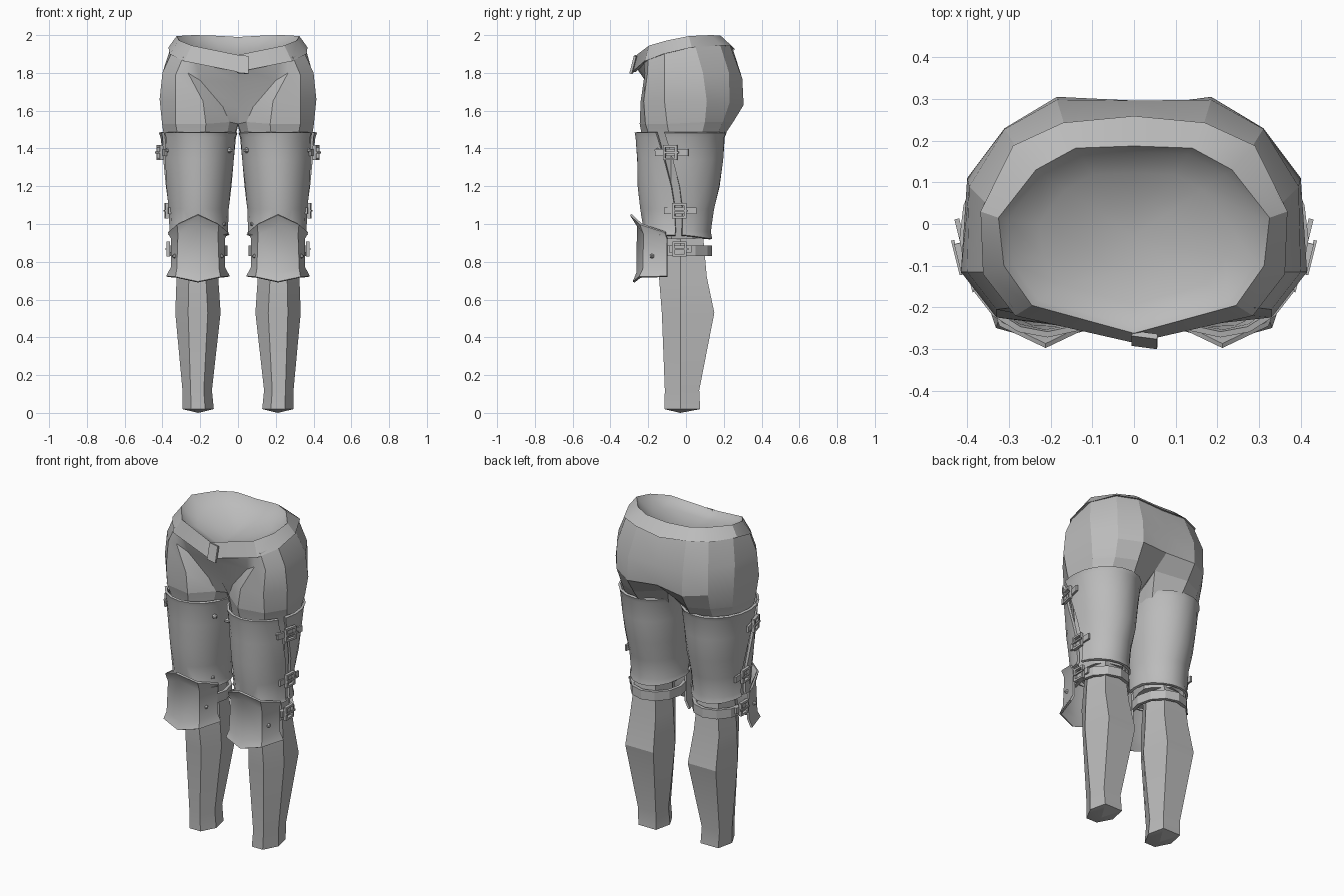
import bpy, bmesh, math
from mathutils import Vector, Matrix

if "Cube" in bpy.data.objects:
    bpy.data.objects.remove(bpy.data.objects["Cube"])

grey = bpy.data.materials.new("plain grey")
grey.diffuse_color = (0.5, 0.5, 0.5, 1)
grey.use_nodes = True
grey.node_tree.nodes["Principled BSDF"].inputs["Base Color"].default_value = grey.diffuse_color


def finish(name, bm, mirror=False, thick=0, angle=30):
    """Turn a bmesh into a named object, with optional thickness and mirroring."""
    bmesh.ops.recalc_face_normals(bm, faces=bm.faces)
    me = bpy.data.meshes.new(name)
    bm.to_mesh(me)
    bm.free()
    me.materials.append(grey)
    ob = bpy.data.objects.new(name, me)
    bpy.context.collection.objects.link(ob)
    if thick:  # thickness is applied so its rims can be kept sharp
        mod = ob.modifiers.new("thickness", 'SOLIDIFY')
        mod.thickness = thick
        mod.offset = 0
        deps = bpy.context.evaluated_depsgraph_get()
        me = bpy.data.meshes.new_from_object(ob.evaluated_get(deps))
        ob.modifiers.clear()
        ob.data = me
    me.shade_smooth()
    me.set_sharp_from_angle(angle=math.radians(angle))
    if mirror:
        ob.modifiers.new("other side", 'MIRROR').use_mirror_merge = False
    return ob


def loft(rings, closed=True, cap_end=None):
    """Bridge rows of points; the cap is a fan to a given centre point."""
    bm = bmesh.new()
    rows = [[bm.verts.new(p) for p in r] for r in rings]
    n = len(rows[0])
    for a, b in zip(rows, rows[1:]):
        for i in range(n if closed else n - 1):
            j = (i + 1) % n
            bm.faces.new((a[i], a[j], b[j], b[i]))
    if cap_end:
        v = bm.verts.new(cap_end)
        for i in range(n):
            bm.faces.new((rows[-1][i], rows[-1][(i + 1) % n], v))
    return bm


def whole(half):
    """Half ring (front centre to back centre) to full symmetric ring."""
    return half + [(-x, y, z) for x, y, z in half[-2:0:-1]]


def ellipse(cx, a, cy, b, z, angles):
    return [(cx + a * math.cos(t), cy + b * math.sin(t), z) for t in angles]


# hips: half rings from the waist down to the crotch, groin set back
hips = [
    [(0, -.265, 1.83), (.22, -.225, 1.86), (.26, -.21, 1.875), (.29, -.2, 1.885), (.35, -.115, 1.91),
     (.355, .05, 1.94), (.28, .18, 1.95), (.165, .232, 1.95), (0, .247, 1.93)],
    [(0, -.21, 1.75), (.2, -.2, 1.76), (.265, -.218, 1.80), (.33, -.205, 1.79), (.4, -.115, 1.80),
     (.395, .09, 1.80), (.31, .228, 1.80), (.185, .298, 1.77), (0, .296, 1.77)],
    [(0, -.165, 1.62), (.08, -.168, 1.62), (.185, -.24, 1.65), (.33, -.224, 1.65), (.415, -.115, 1.66),
     (.4, .11, 1.65), (.31, .23, 1.64), (.185, .305, 1.63), (0, .28, 1.64)],
    [(0, -.11, 1.53), (.045, -.15, 1.54), (.17, -.245, 1.53), (.33, -.215, 1.53), (.402, -.1, 1.53),
     (.385, .1, 1.54), (.3, .195, 1.54), (.18, .25, 1.54), (0, .18, 1.57)],
]
finish("hips", loft([whole(r) for r in hips]), angle=22)

# thighs carry on from the hip hem and the crotch line
top = hips[-1] + [(0, .04, 1.52)]
mid = [(.035, -.05), (.07, -.15), (.18, -.225), (.31, -.18), (.385, -.08), (.36, .07),
       (.3, .14), (.17, .17), (.06, .08), (.025, .02)]
low = [((x - .21) * .72 + .208, (y + .03) * .75 - .04, .92) for x, y in mid]
finish("thigh", loft([top, [(x, y, 1.42) for x, y in mid], low], cap_end=(.208, -.04, .92)),
       True, angle=22)

# belt, with a shallow hollow inside it
upper = [(0, -.262, 1.895), (.245, -.195, 1.945), (.312, -.1, 1.972), (.325, .015, 1.995),
         (.235, .13, 2.0), (.14, .182, 1.998), (0, .187, 1.99)]
lower = [(0, -.285, 1.805), (.285, -.22, 1.862), (.362, -.12, 1.90), (.368, .03, 1.935),
         (.29, .188, 1.945), (.17, .243, 1.942), (0, .259, 1.925)]
inner = [(x * .93, y * .93, z) for x, y, z in lower]
finish("belt", loft([whole(r) for r in (inner, lower, upper)]))
hollow = [[(x * s, (y + .03) * s - .03, z * t + (1 - t) * 1.93 - d) for x, y, z in upper]
          for s, t, d in ((1, 1, 0), (.93, .92, .02), (.7, .65, .045), (.35, .3, .06))]
bowl = finish("waist_hollow", loft([whole(r) for r in hollow], cap_end=(0, -.03, 1.865)), angle=80)
if bowl.data.polygons[-1].normal.z < 0:  # face upwards
    bowl.data.flip_normals()

# overlapping belt end
bm = loft([[(-.005, -.262, 1.893), (.056, -.27, 1.888)],
           [(-.005, -.286, 1.80), (.056, -.294, 1.795)]], closed=False)
finish("belt_end", bm, thick=.013)

# lower legs: two front edges, two side edges, two back edges
shin = [(.212, .045, -.11, .095, .065, .085, 1.0), (.215, .045, -.143, .11, .085, .11, .72),
        (.212, .052, -.128, .12, .095, .15, .53), (.216, .035, -.112, .078, .06, .07, .12),
        (.211, .037, -.115, .083, .06, .075, .02)]
rings = [[(c - f, fy, z), (c + f, fy, z), (c + s, -.028, z), (c + b, by, z), (c - b, by, z),
          (c - s, -.028, z)] for c, f, fy, s, b, by, z in shin]
finish("lower_leg", loft(rings, cap_end=(.211, -.03, 0)), True, angle=15)

# thigh armour: shell with a slanted gap on the outer side
ARM = [(.94, .208, .156, -.048, .18), (.96, .208, .148, -.047, .172), (1.08, .208, .152, -.048, .19),
       (1.2, .208, .167, -.038, .211), (1.34, .21, .181, -.032, .222), (1.46, .21, .193, -.03, .230),
       (1.485, .21, .202, -.028, .237)]
rows = []
for z, cx, a, cy, b in ARM:
    gap = math.radians(3 - 28 * max(0, z - 1.1) / .36)
    start, span = gap + .10, 2 * math.pi - .20
    row = ellipse(cx, a, cy, b, z, [start + span * i / 18 for i in range(19)])
    if z < .95:  # shallow point at the back of the hem
        row = [(x, y, zz - .02 * max(0, y) / .13) for x, y, zz in row]
    rows.append(row)
finish("thigh_armour", loft(rows, closed=False), True, thick=.014)

# knee plate: flared rim rows around a gently pointed centre
knee_rows = [((.155, -.11, .957), (.108, -.24, 1.00), (0, -.292, 1.05)),
             ((.138, -.10, .925), (.102, -.22, .945), (0, -.254, .99)),
             ((.138, -.10, .77), (.108, -.225, .76), (0, -.257, .74)),
             ((.163, -.10, .722), (.116, -.245, .718), (0, -.277, .693))]
rows = []
for e, m, c in knee_rows:
    rows.append([(.212 + s * p[0], p[1], p[2]) for s, p in
                 ((-1, e), (-1, m), (1, c), (1, m), (1, e))])
finish("knee_plate", loft(rows, closed=False), True, thick=.012, angle=32)

# knee strap passing behind the leg
arc = [math.radians(-30 + 240 * i / 8) for i in range(9)]
finish("knee_strap", loft([ellipse(.209, .143, -.035, .163, z, arc) for z in (.83, .885)],
                          closed=False), True, thick=.02, angle=20)


def box(bm, frame, centre, size):
    bmesh.ops.create_cube(bm, size=1, matrix=frame @ Matrix.Translation(centre)
                          @ Matrix.Diagonal((*size, 1)))


# buckles on the outer side: local x runs along the strap, y outward, z up
def buckle(name, x, y, z, turn, strap):
    bm = bmesh.new()
    frame = Matrix.Translation((x, y, z)) @ Matrix.Rotation(math.radians(90 + turn), 4, 'Z') \
        @ Matrix.Diagonal((1, -1, 1, 1))
    box(bm, frame, (.005, .0, 0), (strap, .012, .036))
    for s in (-1, 1):
        box(bm, frame, (0, .012, s * .034), (.075, .018, .012))
        box(bm, frame, (s * .032, .012, 0), (.012, .018, .07))
    box(bm, frame, (.005, .022, 0), (.085, .008, .01))
    finish(name, bm, True)


buckle("upper_buckle", .402, -.08, 1.378, -14, .18)
buckle("middle_buckle", .366, -.035, 1.07, -3, .17)
buckle("knee_buckle", .357, -.035, .868, 0, .12)

# rivets: small pointed studs
RIVETS = [((.042, -.165, 1.39), (-.6, -.8, 0)), ((.078, -.135, 1.00), (-.7, -.7, 0)),
          ((.092, -.18, .83), (-.9, -.4, 0)), ((.332, -.18, .83), (.9, -.4, 0)),
          ((.372, -.15, 1.39), (.7, -.7, 0))]
bm = bmesh.new()
for p, n in RIVETS:
    n = Vector(n).normalized()
    m = Matrix.Translation(Vector(p) + n * .006) @ n.to_track_quat('Z', 'Y').to_matrix().to_4x4()
    bmesh.ops.create_cone(bm, cap_ends=True, segments=6, radius1=.016, radius2=.006,
                          depth=.022, matrix=m)
finish("rivets", bm, True)
